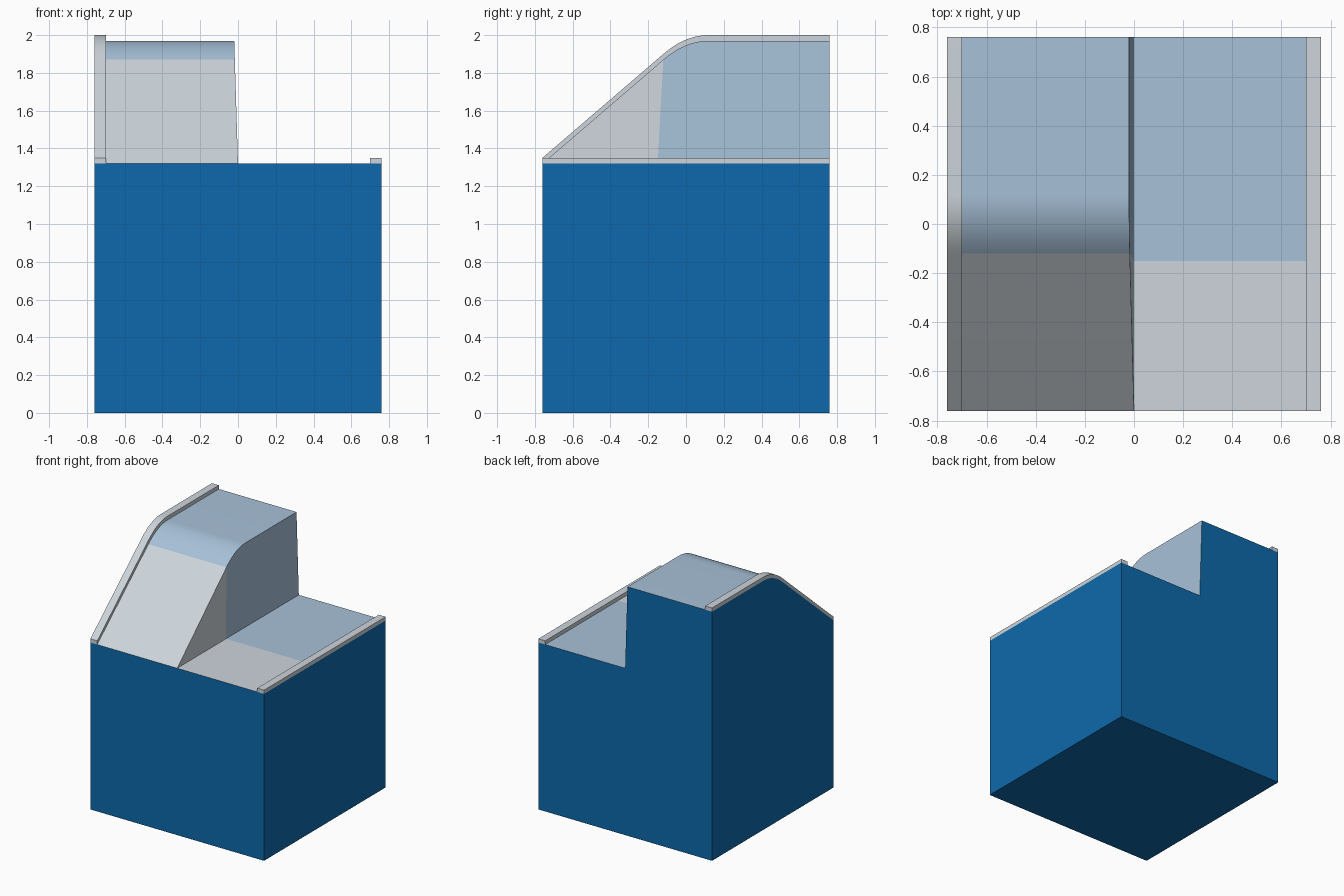
import bpy, bmesh, math

if "Cube" in bpy.data.objects:
    bpy.data.objects.remove(bpy.data.objects["Cube"])

HALF, FLOOR, TOP = 0.76, 1.32, 1.97
RAIL_W, RAIL_H = 0.06, 0.03


def material(name, rgb):
    m = bpy.data.materials.new(name)
    m.diffuse_color = (*rgb, 1)
    m.use_nodes = True
    m.node_tree.nodes["Principled BSDF"].inputs["Base Color"].default_value = m.diffuse_color
    return m


blue = material("strong blue", (0.004, 0.141, 0.413))
pale_blue = material("pale blue", (0.386, 0.533, 0.687))
pale_grey = material("pale grey", (0.610, 0.665, 0.708))


def make_object(name, bm, mats):
    bmesh.ops.remove_doubles(bm, verts=bm.verts, dist=1e-5)
    bmesh.ops.recalc_face_normals(bm, faces=bm.faces)
    me = bpy.data.meshes.new(name)
    bm.to_mesh(me)
    bm.free()
    for m in mats:
        me.materials.append(m)
    ob = bpy.data.objects.new(name, me)
    bpy.context.collection.objects.link(ob)
    bpy.ops.object.select_all(action='DESELECT')
    bpy.context.view_layer.objects.active = ob
    ob.select_set(True)
    bpy.ops.object.shade_smooth_by_angle(angle=math.radians(25))
    return ob


def loft(sections, mat_rule=None):
    """Skin matching closed sections and cap both ends."""
    bm = bmesh.new()
    rings = [[bm.verts.new(p) for p in s] for s in sections]
    n = len(rings[0])
    for i in range(len(rings) - 1):
        for j in range(n):
            k = (j + 1) % n
            f = bm.faces.new((rings[i][j], rings[i][k], rings[i + 1][k], rings[i + 1][j]))
            if mat_rule:
                f.material_index = mat_rule(i, j)
    bm.faces.new(rings[0])
    bm.faces.new(rings[-1])
    return bm


# Ramp line (y, z): straight slope, rounded crest, flat top
STEPS = 10
a, c, b = (-0.12, 1.87), (-0.004, TOP), (0.12, TOP)
ramp = [(-HALF, FLOOR)]
for i in range(STEPS + 1):
    t = i / STEPS
    ramp.append(tuple((1 - t) ** 2 * a[k] + 2 * t * (1 - t) * c[k] + t * t * b[k] for k in (0, 1)))
ramp.append((HALF, TOP))

# Body: stepped cross-section carried from front to back
sections = []
for i, (y, z) in enumerate(ramp):
    low = -0.15 if i == 1 else y              # the colour seam leans on the wall
    lean = -0.02 * (z - FLOOR) / (TOP - FLOOR)
    sections.append([(-HALF, low, 0), (HALF, low, 0), (HALF, low, FLOOR),
                     (0, low, FLOOR), (lean, y, z), (-HALF, y, z)])


# Floor, inner wall and ramp are grey at the front, pale blue behind
def body_rule(i, j):
    if j in (2, 3, 4):
        return 2 if i == 0 else 1
    return 0


make_object("stepped_block", loft(sections, body_rule), [blue, pale_blue, pale_grey])


# Rails along both outer edges
def rail(name, x0, x1, path):
    secs = [[(x0, y, z), (x1, y, z), (x1, y, z + RAIL_H), (x0, y, z + RAIL_H)] for y, z in path]
    make_object(name, loft(secs), [pale_grey])


rail("ramp_rail", -HALF, -HALF + RAIL_W, ramp)
rail("floor_rail", HALF - RAIL_W, HALF, [(-HALF, FLOOR), (HALF, FLOOR)])
